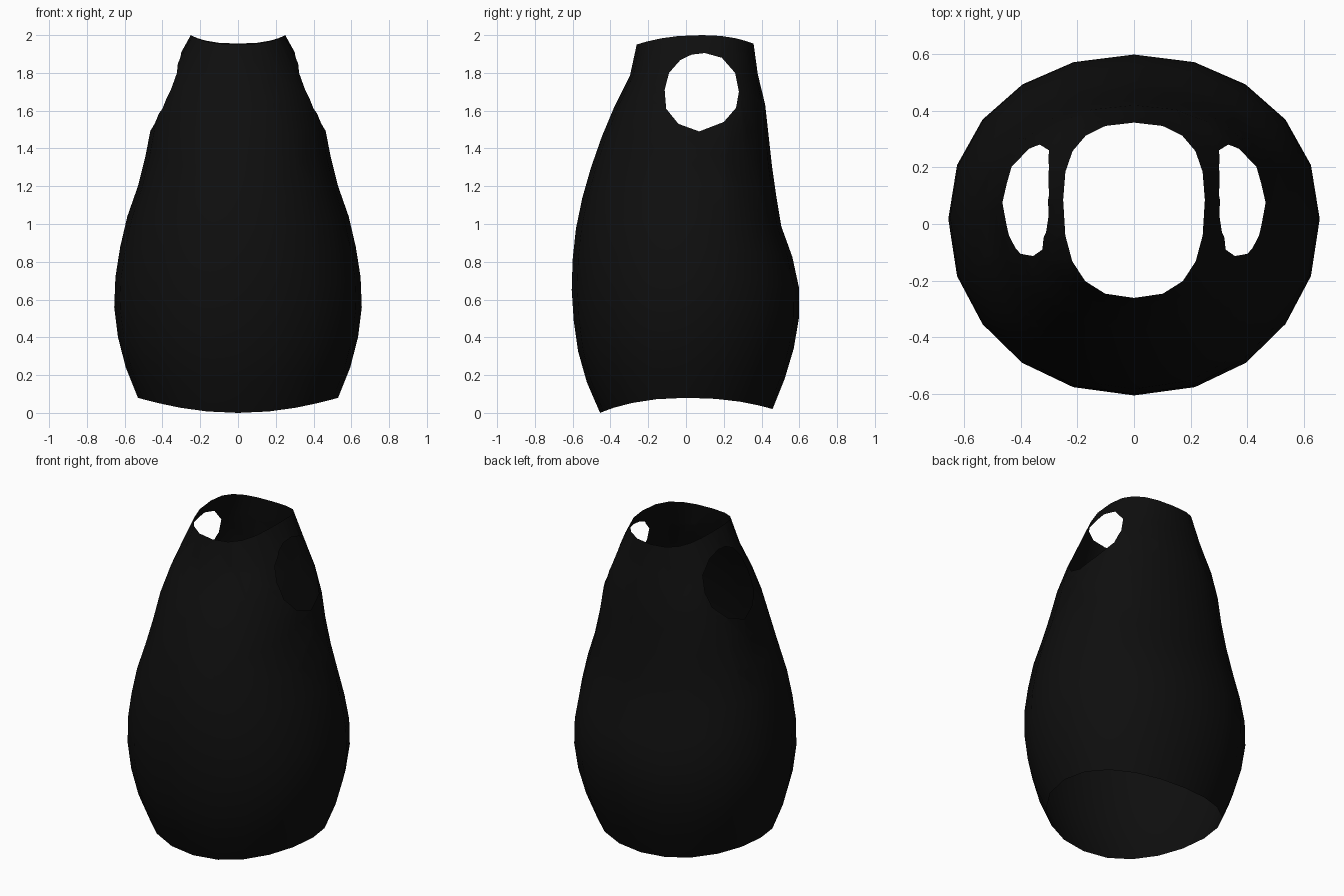
import bpy, bmesh, math
from mathutils import Vector

if "Cube" in bpy.data.objects:
    bpy.data.objects.remove(bpy.data.objects["Cube"])

SIDES, ROWS = 20, 12

# Profiles as (height, value) pairs
HALF_WIDTH = [(0, .50), (.08, .53), (.28, .61), (.47, .65), (.64, .66), (.82, .635), (1, .60),
              (1.2, .53), (1.4, .48), (1.5, .465), (1.7, .40), (1.9, .312), (2, .25)]
FRONT = [(0, -.455), (.22, -.55), (.42, -.59), (.65, -.605), (.82, -.60), (1, -.58), (1.2, -.535),
         (1.4, -.47), (1.58, -.40), (1.72, -.33), (1.83, -.275), (2, -.255)]
BACK = [(0, .45), (.25, .55), (.45, .595), (.63, .605), (.82, .565), (1, .50), (1.2, .47),
        (1.38, .445), (1.55, .43), (1.7, .41), (1.84, .365), (2, .355)]
CENTRE = [(0, 0), (.64, .02), (1.5, .08), (2, .085)]
ROUNDNESS = [(0, 2.1), (1, 2.1), (2, 2.35)]

# Arm hole outline as (y, z)
ARM_HOLE = [(.10, 1.905), (.19, 1.88), (.26, 1.80), (.28, 1.70), (.265, 1.615), (.20, 1.54),
            (.07, 1.49), (-.04, 1.53), (-.105, 1.61), (-.113, 1.71), (-.09, 1.80),
            (-.03, 1.868), (.03, 1.897)]


def lerp(table, z):
    z = min(max(z, table[0][0]), table[-1][0])
    for (z0, v0), (z1, v1) in zip(table, table[1:]):
        if z <= z1:
            return v0 + (v1 - v0) * (z - z0) / (z1 - z0)


def shell_point(row, side):
    a = 2 * math.pi * side / SIDES
    s, c = math.sin(a), math.cos(a)
    # Curved hem and neckline heights
    hem = .08 - (.08 if c < 0 else .06) * c * c
    neck = 2 - (.05 if c < 0 else .045) * c * c
    z = hem + (neck - hem) * row / ROWS
    p = 2 / lerp(ROUNDNESS, z)
    mid = lerp(CENTRE, z)
    depth = lerp(BACK, z) - mid if c > 0 else mid - lerp(FRONT, z)
    x = math.copysign(abs(s) ** p, s) * lerp(HALF_WIDTH, z)
    y = mid + math.copysign(abs(c) ** p, c) * depth
    return x, y, z


# Lofted open shell
bm = bmesh.new()
rings = [[bm.verts.new(shell_point(r, i)) for i in range(SIDES)] for r in range(ROWS + 1)]
for lo, hi in zip(rings, rings[1:]):
    for i in range(SIDES):
        j = (i + 1) % SIDES
        bm.faces.new((lo[j], lo[i], hi[i], hi[j]))

# Cut both arm holes by clipping against each edge of the outline
inside = [f for f in bm.faces if abs(f.calc_center_median().x) > .12
          and f.calc_center_median().z > 1.2]
for (y0, z0), (y1, z1) in zip(ARM_HOLE, ARM_HOLE[1:] + ARM_HOLE[:1]):
    co = Vector((0, y0, z0))
    no = Vector((0, -(z1 - z0), y1 - y0)).normalized()
    geom = set(inside)
    for f in inside:
        geom.update(f.edges)
        geom.update(f.verts)
    cut = bmesh.ops.bisect_plane(bm, geom=list(geom), dist=1e-5, plane_co=co, plane_no=no)
    inside = [g for g in cut['geom'] if isinstance(g, bmesh.types.BMFace)
              and (g.calc_center_median() - co).dot(no) < 0]
bmesh.ops.delete(bm, geom=inside, context='FACES')
bmesh.ops.recalc_face_normals(bm, faces=bm.faces[:])
bm.faces.ensure_lookup_table()
probe = max(bm.faces, key=lambda f: f.calc_center_median().x)
if probe.normal.x < 0:
    bmesh.ops.reverse_faces(bm, faces=bm.faces[:])
for f in bm.faces:
    f.smooth = True

mesh = bpy.data.meshes.new("vest_body")
bm.to_mesh(mesh)
bm.free()
body = bpy.data.objects.new("vest_body", mesh)
bpy.context.collection.objects.link(body)

black = bpy.data.materials.new("black fabric")
black.diffuse_color = (.0045, .0045, .0045, 1)
black.use_nodes = True
black.node_tree.nodes["Principled BSDF"].inputs["Base Color"].default_value = black.diffuse_color
mesh.materials.append(black)
